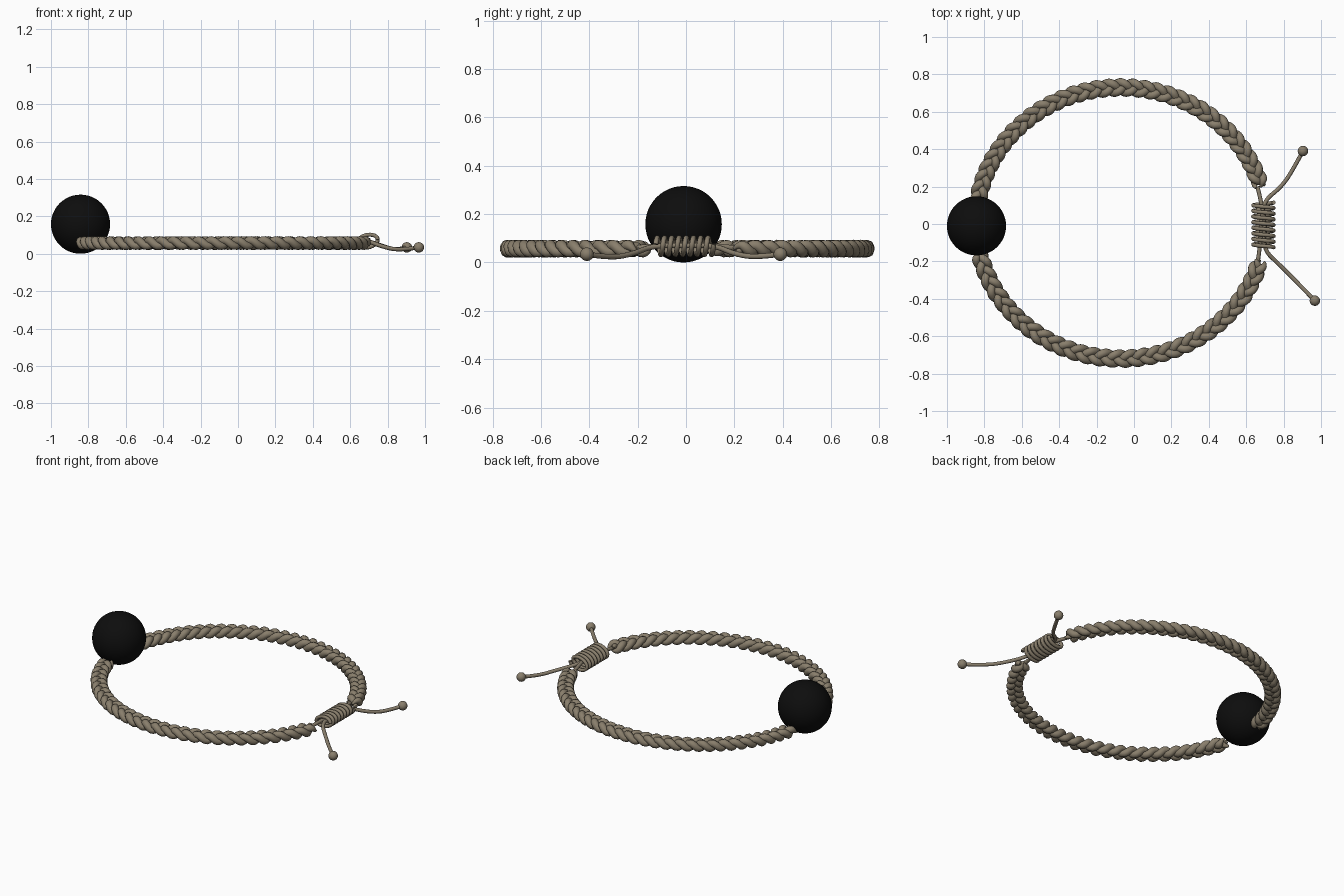
import bpy, math
from mathutils import Vector

if "Cube" in bpy.data.objects:
    bpy.data.objects.remove(bpy.data.objects["Cube"])

def material(name, rgb):
    m = bpy.data.materials.new(name)
    m.diffuse_color = (*rgb, 1)
    m.use_nodes = True
    m.node_tree.nodes["Principled BSDF"].inputs["Base Color"].default_value = m.diffuse_color
    return m

CORD = material("taupe_cord", (0.25, 0.21, 0.15))
BLACK = material("black_bead", (0.004, 0.004, 0.004))
TAU = 2 * math.pi

def tube(name, strands, radius, taper=0.0, res=3, smooth_path=False):
    """One mesh of round cords swept along lists of points."""
    cu = bpy.data.curves.new(name, 'CURVE')
    cu.dimensions = '3D'
    cu.bevel_depth = radius
    cu.bevel_resolution = res
    cu.use_fill_caps = True
    for pts in strands:
        sp = cu.splines.new('NURBS' if smooth_path else 'POLY')
        sp.points.add(len(pts) - 1)
        if smooth_path:
            sp.use_endpoint_u = True
            sp.order_u = 3
            sp.resolution_u = 8
        for i, (p, q) in enumerate(zip(sp.points, pts)):
            p.co = (*q, 1)
            if taper:  # round off the strand ends
                e = min(i, len(pts) - 1 - i)
                p.radius = min(1, taper + e * 0.2)
    ob = bpy.data.objects.new(name, cu)
    bpy.context.collection.objects.link(ob)
    finish(ob, CORD, True)
    return ob

def finish(ob, mat, convert=False):
    bpy.ops.object.select_all(action='DESELECT')
    ob.select_set(True)
    bpy.context.view_layer.objects.active = ob
    if convert:
        bpy.ops.object.convert(target='MESH')
        ob = bpy.context.view_layer.objects.active
    ob.data.materials.clear()
    ob.data.materials.append(mat)
    bpy.ops.object.shade_smooth_by_angle(angle=math.radians(50))

def ball(name, centre, r, mat, seg):
    bpy.ops.mesh.primitive_uv_sphere_add(segments=seg, ring_count=seg // 2,
                                         radius=r, location=centre)
    ob = bpy.context.object
    ob.name = name
    finish(ob, mat)

# Three-strand braids following the oval band
CX, CY, CZ, A, B = -0.07, 0.005, 0.057, 0.775, 0.725

def braid(name, a0, a1, n=200):
    periods = round((a1 - a0) * 0.75 / 0.19)
    strands = []
    for k in range(3):
        pts = []
        for i in range(n + 1):
            f = i / n
            a = a0 + (a1 - a0) * f
            t = TAU * (periods * f + k / 3)
            out = Vector((math.cos(a) / A, math.sin(a) / B, 0)).normalized()
            base = Vector((CX + A * math.cos(a), CY + B * math.sin(a), CZ))
            pts.append(base + out * 0.028 * math.sin(t)
                       + Vector((0, 0, 0.015 * math.sin(2 * t))))
        strands.append(pts)
    tube(name, strands, 0.022, taper=0.3)

braid("back_braid", 0.27, math.pi - 0.14)
braid("front_braid", math.pi + 0.21, TAU - 0.28)

# Large round bead
ball("bead", (-0.842, -0.01, 0.158), 0.158, BLACK, 48)

# Sliding knot: coil wrapped round the cords
TURNS, STEPS = 8, 24
coil = []
for i in range(TURNS * STEPS + 1):
    t = TAU * i / STEPS
    dx, dz = 0.055 * math.cos(t), 0.034 * math.sin(t)
    coil.append((0.692 + dx, -0.125 + 0.24 * i / (TURNS * STEPS),
                 0.067 + dz + 0.15 * dx))
tube("sliding_knot", [coil], 0.0105)

# Thin cords through the knot, with loose tails
back_tail = [(0.66, -0.21, 0.06), (0.675, -0.12, 0.07), (0.68, 0.0, 0.07),
             (0.69, 0.12, 0.07), (0.79, 0.20, 0.035), (0.85, 0.29, 0.02),
             (0.903, 0.39, 0.034)]
front_tail = [(0.66, 0.2, 0.06), (0.68, 0.12, 0.07), (0.70, 0.0, 0.07),
              (0.69, -0.135, 0.07), (0.78, -0.22, 0.035), (0.87, -0.31, 0.018),
              (0.967, -0.41, 0.034)]
tube("tail_cords", [back_tail, front_tail], 0.011, smooth_path=True)

# Stopper knots at the tail ends
ball("back_tail_knot", back_tail[-1], 0.028, CORD, 20)
ball("front_tail_knot", front_tail[-1], 0.028, CORD, 20)
